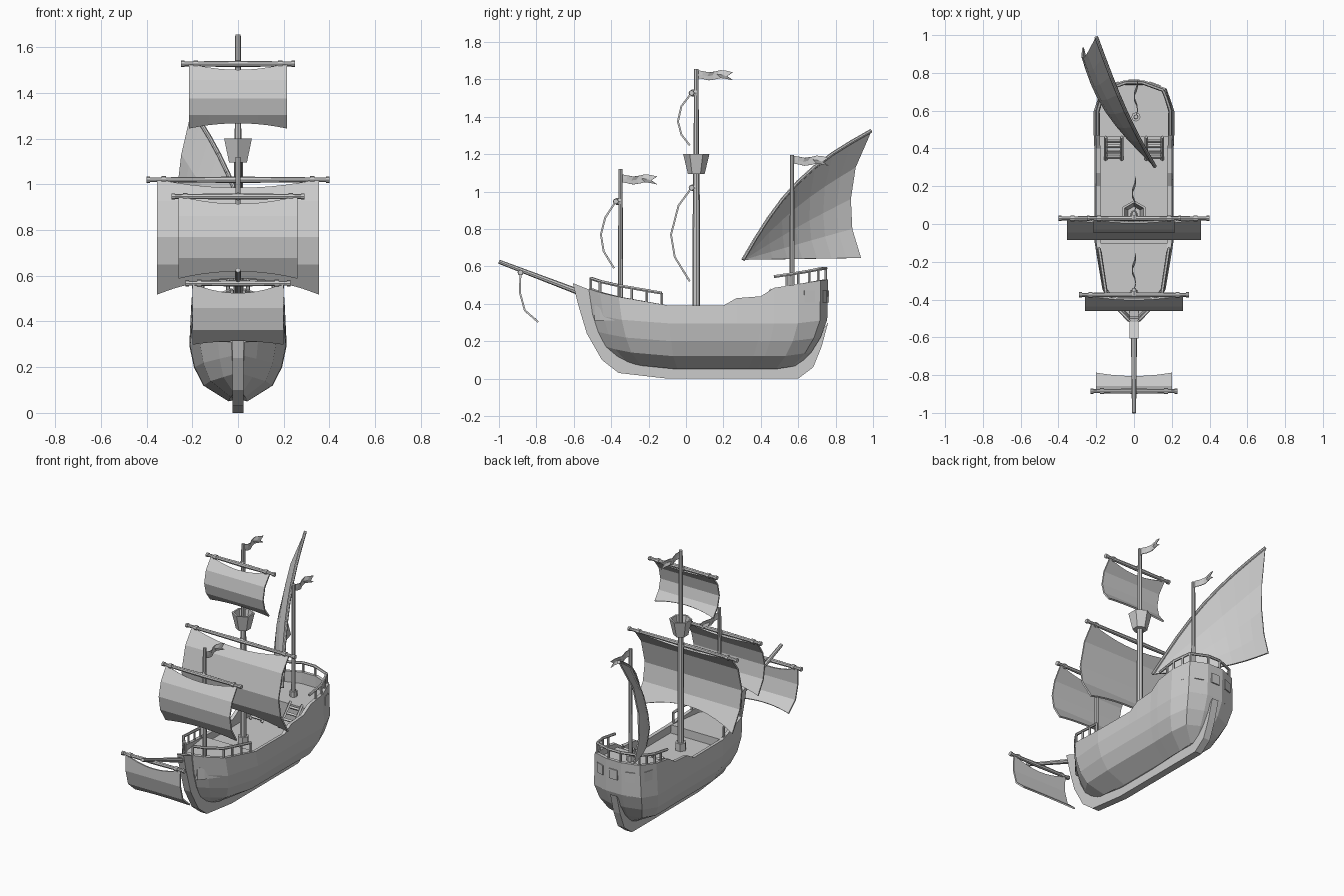
import bpy, bmesh, math
from mathutils import Vector

cube = bpy.data.objects.get("Cube")
if cube:
    bpy.data.objects.remove(cube)

grey = bpy.data.materials.new("plain_grey")
grey.use_nodes = True
grey.diffuse_color = (0.6, 0.6, 0.6, 1)
grey.node_tree.nodes["Principled BSDF"].inputs["Base Color"].default_value = (0.6, 0.6, 0.6, 1)


def make(name, verts, faces, thick=0, offset=0):
    """Mesh object from computed points, optionally thickened."""
    me = bpy.data.meshes.new(name)
    me.from_pydata([tuple(v) for v in verts], [], faces)
    bm = bmesh.new()
    bm.from_mesh(me)
    bmesh.ops.remove_doubles(bm, verts=bm.verts, dist=0.0005)
    bmesh.ops.recalc_face_normals(bm, faces=bm.faces)
    bm.to_mesh(me)
    bm.free()
    me.materials.append(grey)
    ob = bpy.data.objects.new(name, me)
    bpy.context.collection.objects.link(ob)
    if thick:
        mod = ob.modifiers.new("thickness", "SOLIDIFY")
        mod.thickness, mod.offset = thick, offset
    return ob


def grid(name, rows, thick):
    n = len(rows[0])
    faces = [(i * n + j, i * n + j + 1, (i + 1) * n + j + 1, (i + 1) * n + j)
             for i in range(len(rows) - 1) for j in range(n - 1)]
    return make(name, [p for r in rows for p in r], faces, thick)


def prism(name, loop, move):
    n, move = len(loop), Vector(move)
    a = [Vector(p) for p in loop]
    sides = [(i, (i + 1) % n, (i + 1) % n + n, i + n) for i in range(n)]
    return make(name, a + [p + move for p in a],
                sides + [tuple(range(n)), tuple(range(n, 2 * n))])


def rod(name, a, b, r1, r2=None, sides=8):
    """Tapered rod between two points."""
    a, b = Vector(a), Vector(b)
    d = b - a
    q = d.to_track_quat("Z", "Y")
    ring = [Vector((math.cos(k * math.tau / sides), math.sin(k * math.tau / sides), 0))
            for k in range(sides)]
    v = [a + q @ (p * r1) for p in ring] + [b + q @ (p * (r2 or r1)) for p in ring]
    f = [(k, (k + 1) % sides, (k + 1) % sides + sides, k + sides) for k in range(sides)]
    return make(name, v, f + [tuple(range(sides)), tuple(range(sides, 2 * sides))])


def path(name, pts, r, sides=6):
    for a, b in zip(pts, pts[1:]):
        rod(name, a, b, r, sides=sides)


# Hull: stations of (y, half width, rail height)
stations = [(-.52, .028, .48), (-.46, .085, .46), (-.36, .16, .437), (-.1, .2, .392),
            (.2, .2, .39), (.27, .2, .43), (.4, .2, .44), (.47, .203, .485),
            (.6, .203, .505), (.72, .165, .525), (.76, .055, .53)]
BOW, STERN = stations[0][0], stations[-1][0]


def at(y, col):
    for a, b in zip(stations, stations[1:]):
        if y <= b[0]:
            k = max(0, (y - a[0]) / (b[0] - a[0]))
            return a[col] + (b[col] - a[col]) * k
    return stations[-1][col]


# levels of (height, half width, bow y, stern y)
levels = [(.05, .04, -.36, .6), (.12, .15, -.43, .67), (.2, .19, -.47, .72),
          (.295, .21, -.5, .755), (None, .2, BOW, STERN)]
verts = []
for z, w, bow, stern in levels:
    half = []
    for y, pw, top in stations:
        t = (y - BOW) / (STERN - BOW)
        lift = .05 * max(0, 1 - t / .33) ** 2 + .02 * max(0, t - .87) / .13
        half.append(Vector((pw / .2 * w, bow + t * (stern - bow), z + lift if z else top)))
    verts += half + [Vector((-p.x, p.y, p.z)) for p in reversed(half)]
n = 2 * len(stations)
faces = [(i * n + j, i * n + (j + 1) % n, (i + 1) * n + (j + 1) % n, (i + 1) * n + j)
         for i in range(len(levels) - 1) for j in range(n)]
make("hull", verts, faces + [tuple(range(n))], .022, -1)

# Keel with stem and stern post
keel = [(-.605, .51), (-.575, .39), (-.53, .24), (-.45, .1), (-.36, .03), (-.1, 0), (.6, 0),
        (.68, .06), (.725, .17), (.76, .3), (.7, .22), (.58, .09), (-.1, .09), (-.3, .12),
        (-.4, .25), (-.46, .4), (-.49, .465)]
prism("keel", [(-.024, y, z) for y, z in keel], (.048, 0, 0))


# Decks fitted inside the hull
def deck(name, y0, y1, z, low):
    ys = [y0] + [s[0] for s in stations if y0 < s[0] < y1] + [y1]
    half = [(at(y, 1) - .01, y, z) for y in ys]
    prism(name, half + [(-x, y, h) for x, y, h in reversed(half)], (0, 0, low - z))


deck("fore_deck", -.49, -.1, .39, .31)
deck("main_deck", -.1, .47, .335, .31)
deck("quarter_deck", .46, .745, .455, .31)

# Stairs up to the quarter deck
for s in (-1, 1):
    for x in (.065, .15):
        rod("stair_side", (s * x, .34, .345), (s * x, .46, .475), .009, sides=4)
    for k in range(4):
        y, z = .355 + .028 * k, .357 + .03 * k
        rod("stair_tread", (s * .065, y, z), (s * .15, y, z), .009, sides=4)


# Railings above the hull rim
def rail_point(y, s, up):
    return Vector((s * (at(y, 1) - .011), y - (.012 if y > .7 else 0), at(y, 2) + up))


for s in (-1, 1):
    for name, ys in (("fore_rail", (-.51, -.46, -.36, -.29, -.21, -.13)),
                     ("aft_rail", (.47, .54, .6, .66, .72, .76))):
        path(name, [rail_point(y, s, .06) for y in ys], .009)
        for y in ys:
            if y != .47:
                rod(name + "_post", rail_point(y, s, -.01), rail_point(y, s, .06), .008, sides=6)
path("aft_rail", [rail_point(.76, 1, .06), rail_point(.76, -1, .06)], .009)


# Stern windows as thin plates on the hull facets
def window(a, b, k):
    a, b = Vector((a[0], a[1], 0)), Vector((b[0], b[1], 0))
    along = (b - a).normalized()
    out = Vector((along.y, -along.x, 0))
    if out.y * 3 + out.x * a.x < 0:
        out = -out
    mid = a.lerp(b, k) + Vector((0, 0, .44)) - out * .004
    up = Vector((0, 0, .032))
    side = along * .03
    prism("window", [mid - side - up, mid + side - up, mid + side + up, mid - side + up],
          out * .009)


corner = [(x, y) for y, x, z in stations[-3:]]
for s in (-1, 1):
    for p, q in zip(corner, corner[1:]):
        window((s * p[0], p[1]), (s * q[0], q[1]), .5)
window((-.055, STERN), (.055, STERN), .5)

# Masts and bowsprit
rod("main_mast", (0, .055, .33), (0, .055, 1.12), .021, .018)
rod("main_topmast", (0, .055, 1.1), (0, .055, 1.655), .015, .012)
rod("fore_mast", (0, -.35, .38), (0, -.35, 1.12), .014, .011)
rod("mizzen_mast", (.01, .567, .45), (.01, .567, 1.195), .014, .011)
rod("bowsprit", (0, -.5, .435), (0, -1, .625), .017, .011)
rod("main_mast_base", (0, .055, .33), (0, .055, .385), .035, sides=6)
rod("mizzen_mast_base", (.01, .567, .45), (.01, .567, .49), .024)

# Lookout basket: open six sided cup
rings = [(.045, 1.095), (.07, 1.2), (.058, 1.2), (.038, 1.11)]
cup = [(r * math.sin(k * math.tau / 6), .055 + r * math.cos(k * math.tau / 6), z)
       for r, z in rings for k in range(6)]
sides = [(i * 6 + k, i * 6 + (k + 1) % 6, i * 6 + 6 + (k + 1) % 6, i * 6 + 6 + k)
         for i in range(3) for k in range(6)]
make("lookout_basket", cup, sides + [tuple(range(6)), tuple(range(18, 24))])


# Square sails: side profile swept across, with arched head and foot
def square_sail(name, yard, width, profile, foot, mast=None):
    y, z = profile[0]
    rod(name + "_yard", (-yard, y, z), (0, y, z), .010, .014)
    rod(name + "_yard", (0, y, z), (yard, y, z), .014, .010)
    for s in (-1, 1):
        rod(name + "_collar", (s * (width - .02), y, z), (s * (width - .04), y, z), .016)
        rod(name + "_end", (s * (yard - .015), y, z), (s * yard, y, z), .014)
    if mast is not None:
        rod(name + "_binding", (0, y, z), (0, mast, z), .018)
    pts = [Vector((0, a, b)) for a, b in profile]
    cols = [k / 5 - 1 for k in range(11)]
    rows = []
    for i, p in enumerate(pts):
        near, k = (pts[1], .4) if i == 0 else (pts[-2], foot) if i == len(pts) - 1 else (p, 0)
        rows.append([p.lerp(near, k * (1 - u * u)) + Vector((u * width, 0, 0)) for u in cols])
    grid(name, rows, .01)


square_sail("main_sail", .4, .355, [(.03, 1.02), (-.04, .925), (-.08, .77), (-.06, .65),
                                    (.02, .52)], .55, .055)
square_sail("top_sail", .25, .215, [(.03, 1.527), (-.025, 1.455), (-.043, 1.375),
                                    (-.025, 1.305), (.02, 1.247)], .4, .055)
square_sail("fore_sail", .29, .26, [(-.375, .947), (-.432, .86), (-.455, .77), (-.44, .68),
                                    (-.385, .59)], .35, -.35)
square_sail("sprit_sail", .23, .2, [(-.885, .567), (-.888, .46), (-.862, .365),
                                    (-.79, .302)], .25)

# Lateen sail: rays from the front corner to the trailing edge
tack = Vector((.11, .305, .635))
trailing = [Vector(p) for p in ((-.27, .935, .645), (-.275, .888, .8), (-.265, .88, .96),
                                (-.245, .905, 1.13), (-.2, .99, 1.325))]


def lateen(a, r):
    b = math.sin(math.pi * r)
    return tack.lerp(trailing[a], r) + Vector((-.07 * (1 - (a / 4) ** 2),
                                               -.05 * (a / 4) ** 3, .07 * (a / 4) ** 3)) * b


grid("lateen_sail", [[lateen(a, r / 8) for r in range(9)] for a in range(5)], .008)
path("lateen_yard", [lateen(4, r / 8) for r in range(9)], .01, 8)


# Swallow tailed flags
def flag(x, y, z):
    cols = 7
    rows = []
    for v in (-1, 0, 1):
        row = []
        for k in range(cols):
            t = k / (cols - 1)
            length = .16 if v == 0 else .19
            row.append((x + .01 * math.sin(t * 8), y + t * length,
                        z + v * .021 + .006 * math.cos(t * 9)))
        rows.append(row)
    grid("flag", rows, .004)


flag(0, .06, 1.622)
flag(0, -.345, 1.065)
flag(.01, .572, 1.165)
